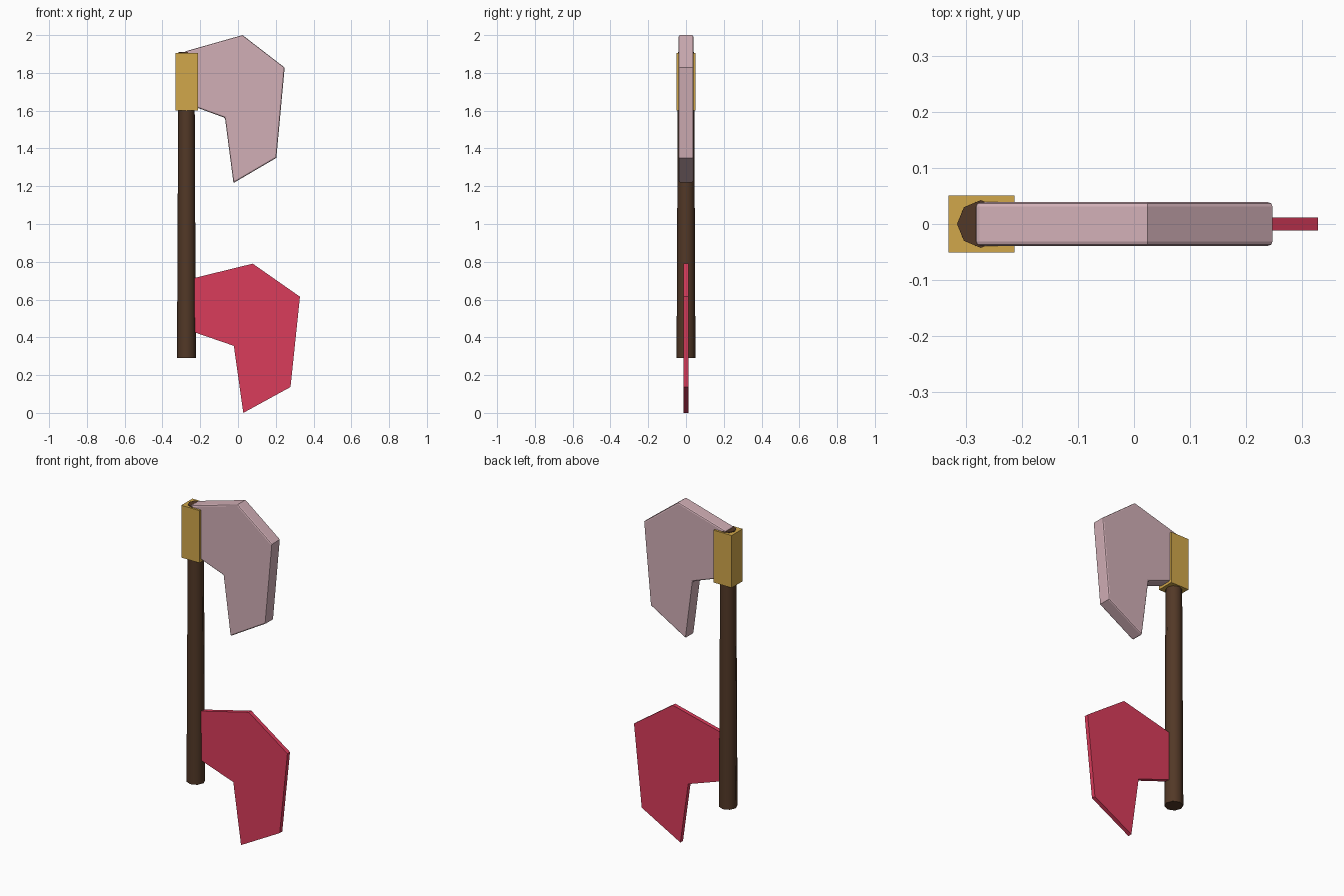
import bpy, bmesh, math

if "Cube" in bpy.data.objects:
    bpy.data.objects.remove(bpy.data.objects["Cube"])


def paint(obj, name, rgb):
    mat = bpy.data.materials.get(name) or bpy.data.materials.new(name)
    mat.diffuse_color = (*rgb, 1)
    mat.use_nodes = True
    mat.node_tree.nodes["Principled BSDF"].inputs["Base Color"].default_value = mat.diffuse_color
    obj.data.materials.append(mat)


def plate(name, outline, half, rgb, bevel=0):
    """Extrude an x-z outline symmetrically about y = 0."""
    bm = bmesh.new()
    face = bm.faces.new([bm.verts.new((x, -half, z)) for x, z in outline])
    ext = bmesh.ops.extrude_face_region(bm, geom=[face])
    verts = [g for g in ext["geom"] if isinstance(g, bmesh.types.BMVert)]
    bmesh.ops.translate(bm, verts=verts, vec=(0, 2 * half, 0))
    bmesh.ops.recalc_face_normals(bm, faces=bm.faces[:])
    mesh = bpy.data.meshes.new(name)
    bm.to_mesh(mesh)
    bm.free()
    obj = bpy.data.objects.new(name, mesh)
    bpy.context.collection.objects.link(obj)
    if bevel:
        mod = obj.modifiers.new("edge_bevel", "BEVEL")
        mod.width = bevel
        mod.segments = 2
        mod.limit_method = 'ANGLE'
        mod.angle_limit = math.radians(60)
    paint(obj, name + "_colour", rgb)
    return obj


# axe blade in the metal collar
plate("upper_blade", [(-0.283, 1.913), (0.024, 2.0), (0.247, 1.828), (0.203, 1.35),
                      (-0.024, 1.217), (-0.069, 1.562), (-0.283, 1.64)],
      0.039, (0.64, 0.43, 0.47), bevel=0.008)

# thin coloured blade at the lower end
plate("lower_blade", [(-0.24, 0.712), (0.078, 0.79), (0.328, 0.615), (0.278, 0.137),
                      (0.028, 0.0), (-0.022, 0.355), (-0.24, 0.43)],
      0.012, (0.70, 0.045, 0.105))

# tapered eight-sided handle running through the collar
bottom, top = 0.29, 1.91
bpy.ops.mesh.primitive_cone_add(vertices=8, radius1=0.05, radius2=0.0425, depth=top - bottom,
                                location=(-0.273, 0, (bottom + top) / 2),
                                rotation=(0, 0, math.pi / 2))
handle = bpy.context.object
handle.name = "handle"
bpy.ops.object.shade_smooth_by_angle(angle=math.radians(50))
paint(handle, "dark_wood", (0.085, 0.04, 0.02))

# square collar holding the upper blade
bpy.ops.mesh.primitive_cube_add(size=1, location=(-0.272, 0, 1.753))
collar = bpy.context.object
collar.name = "collar"
collar.scale = (0.118, 0.102, 0.306)
paint(collar, "brass", (0.64, 0.39, 0.07))
